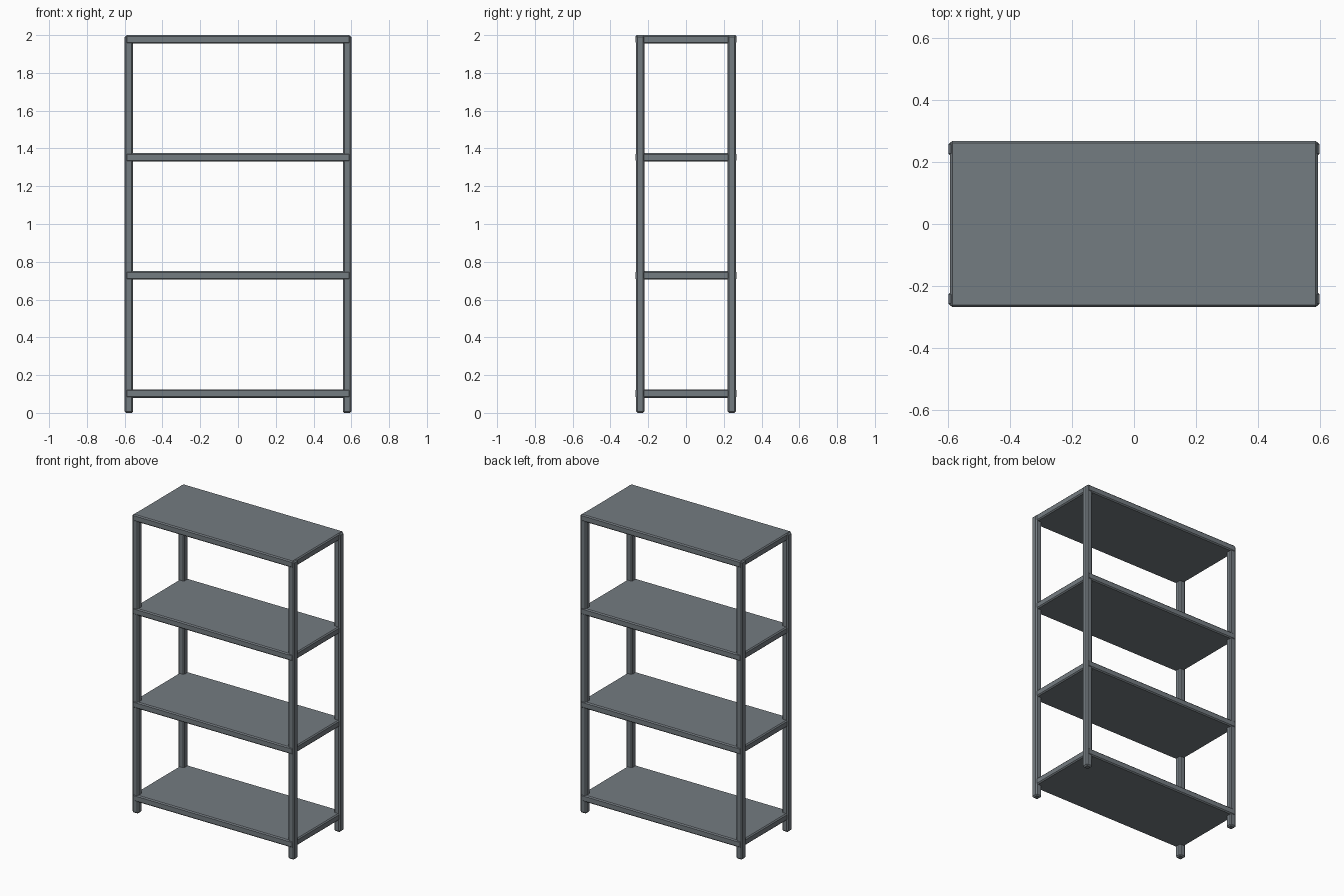
import bpy, bmesh

if "Cube" in bpy.data.objects:
    bpy.data.objects.remove(bpy.data.objects["Cube"])

steel = bpy.data.materials.new("slate grey")
steel.diffuse_color = (0.175, 0.2, 0.22, 1)
steel.use_nodes = True
steel.node_tree.nodes["Principled BSDF"].inputs["Base Color"].default_value = steel.diffuse_color


def bar(name, lo, hi, bevel):
    """Box from corner lo to corner hi with chamfered edges."""
    bm = bmesh.new()
    bmesh.ops.create_cube(bm, size=1)
    for v in bm.verts:
        v.co = [(a + b) / 2 + c * (b - a) for a, b, c in zip(lo, hi, v.co)]
    bmesh.ops.bevel(bm, geom=bm.edges[:], offset=bevel, segments=1,
                    affect='EDGES', profile=0.5)
    me = bpy.data.meshes.new(name)
    bm.to_mesh(me)
    bm.free()
    me.materials.append(steel)
    ob = bpy.data.objects.new(name, me)
    bpy.context.collection.objects.link(ob)


# corner posts
T = 0.045
for sx, side in ((-1, "left"), (1, "right")):
    for sy, end in ((-1, "front"), (1, "back")):
        xs = sorted((sx * 0.6, sx * (0.6 - T)))
        ys = sorted((sy * 0.265, sy * (0.265 - T)))
        bar(f"{end}_{side}_post", (xs[0], ys[0], 0), (xs[1], ys[1], 1.997), 0.008)

# shelf boards, slightly proud of the posts at front and back
for i in range(4):
    z = 0.08 + 0.625 * i
    bar(f"shelf_{i + 1}", (-0.594, -0.268, z), (0.594, 0.268, z + T), 0.007)
